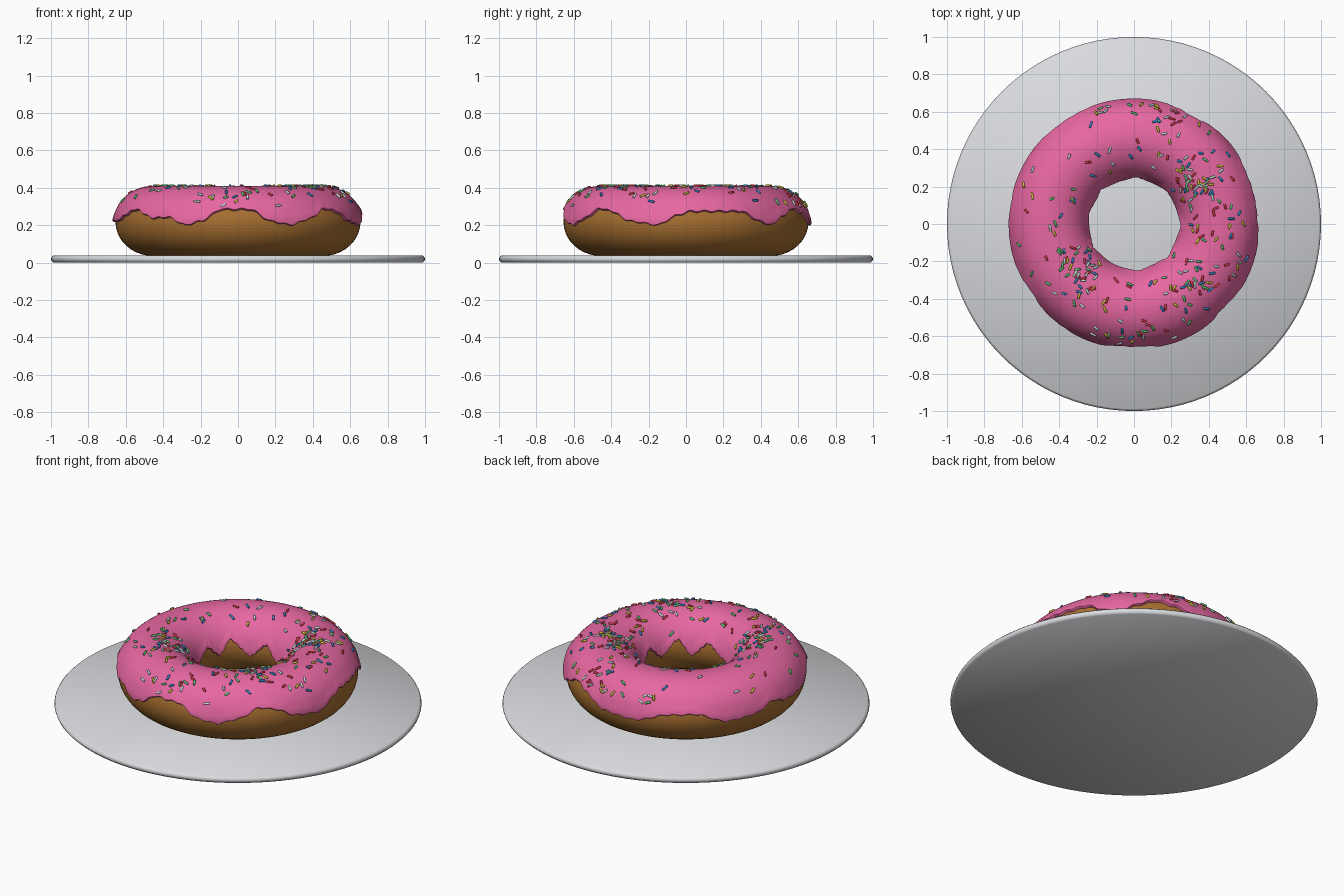
import bpy, bmesh, math, random
from mathutils import Vector, Matrix

if "Cube" in bpy.data.objects:
    bpy.data.objects.remove(bpy.data.objects["Cube"])

random.seed(11)
TAU = 2 * math.pi
R0, ZC, A, B = 0.455, 0.218, 0.2, 0.182     # ring radius, centre height, half width, half height


def material(name, rgb):
    m = bpy.data.materials.new(name)
    m.diffuse_color = (*rgb, 1)
    m.use_nodes = True
    m.node_tree.nodes["Principled BSDF"].inputs["Base Color"].default_value = m.diffuse_color
    return m


def finish(name, bm, mats, angle=None):
    bmesh.ops.recalc_face_normals(bm, faces=bm.faces)
    me = bpy.data.meshes.new(name)
    bm.to_mesh(me)
    bm.free()
    ob = bpy.data.objects.new(name, me)
    bpy.context.collection.objects.link(ob)
    for m in mats:
        me.materials.append(m)
    bpy.context.view_layer.objects.active = ob
    ob.select_set(True)
    if angle:
        bpy.ops.object.shade_smooth_by_angle(angle=math.radians(angle))
    else:
        bpy.ops.object.shade_smooth()
    ob.select_set(False)
    return ob


def ring_point(theta, phi, off=0.0):
    """Point on the ring: theta goes round it, phi round its section (0 = outward)."""
    r = R0 + (A + off) * math.cos(phi)
    return Vector((r * math.cos(theta), r * math.sin(theta), ZC + (B + off) * math.sin(phi)))


def skin(bm, rows):
    """Quads over a grid of points that closes in both directions."""
    vs = [[bm.verts.new(p) for p in row] for row in rows]
    n, k = len(vs), len(vs[0])
    for i in range(n):
        for j in range(k):
            a, b = vs[i], vs[(i + 1) % n]
            bm.faces.new((a[j], b[j], b[(j + 1) % k], a[(j + 1) % k]))


# Plate: turned disc with a rounded rim
bm = bmesh.new()
profile = [(0.988, 0.037), (0.997, 0.028), (1.0, 0.019), (0.997, 0.009), (0.988, 0.0)]
N = 96
rings = [[bm.verts.new((r * math.cos(TAU * i / N), r * math.sin(TAU * i / N), z)) for i in range(N)]
         for r, z in profile]
for a, b in zip(rings, rings[1:]):
    for i in range(N):
        j = (i + 1) % N
        bm.faces.new((a[i], a[j], b[j], b[i]))
for ring, z in ((rings[0], 0.037), (rings[-1], 0.0)):
    c = bm.verts.new((0, 0, z))
    for i in range(N):
        bm.faces.new((ring[i], ring[(i + 1) % N], c))
finish("plate", bm, [material("plate grey", (0.7, 0.71, 0.735))])

# Dough ring
bm = bmesh.new()
skin(bm, [[ring_point(TAU * i / 96, TAU * j / 40) for j in range(40)] for i in range(96)])
finish("dough", bm, [material("baked brown", (0.39, 0.16, 0.03))])

# Icing: shell over the top whose drip line follows (degrees, height) points
OUTER = [(-180, .22), (-165, .22), (-146, .28), (-133, .235), (-124, .24), (-115, .20), (-107, .22),
         (-98, .28), (-84, .28), (-75, .22), (-65, .20), (-54, .235), (-45, .285), (-37, .27),
         (-27, .22), (-13, .20), (-4, .25), (2, .27), (27, .27), (36, .22), (43, .20), (50, .24),
         (61, .285), (70, .26), (82, .21), (100, .20), (116, .25), (130, .255), (145, .20),
         (160, .21), (170, .25)]
INNER = [(-172, .20), (-150, .27), (-130, .20), (-107, .22), (-84, .27), (-62, .19), (-45, .28),
         (-22, .20), (-3, .27), (20, .20), (45, .26), (66, .20), (87, .27), (109, .19), (135, .28),
         (149, .20), (166, .26)]


def drip(points, deg):
    for k, (d0, z0) in enumerate(points):
        d1, z1 = points[(k + 1) % len(points)]
        span = (d1 - d0) % 360
        if (deg - d0) % 360 < span:
            t = ((deg - d0) % 360) / span
            t = .5 * t + .5 * t * t * (3 - 2 * t)
            return z0 + (z1 - z0) * t + 0.004 * math.sin(math.radians(deg * 52))


def section(theta):
    deg = math.degrees(theta)
    lo = math.asin((drip(OUTER, deg) - ZC) / B)
    hi = math.pi - math.asin((drip(INNER, deg) - ZC) / B)
    lip = [(0, -.004), (0, .009), (.006, .015), (.02, .016), (.06, .013)]
    mid = [(.06 + .88 * s / 24, .010) for s in range(1, 24)]
    end = [(1 - t, o) for t, o in reversed(lip)]
    back = [(1 - s / 12, -.006) for s in range(1, 12)]
    return [ring_point(theta, lo + (hi - lo) * t, o) for t, o in lip + mid + end + back]


bm = bmesh.new()
skin(bm, [section(TAU * i / 360) for i in range(360)])
finish("icing", bm, [material("icing pink", (0.8, 0.137, 0.36))], 50)

# Sprinkles: small rods lying on the icing, denser in a few patches
colours = [material("sprinkle " + n, c) for n, c in (
    ("red", (0.62, 0.04, 0.06)), ("blue", (0.03, 0.24, 0.55)), ("green", (0.1, 0.55, 0.18)),
    ("yellow", (0.6, 0.52, 0.04)), ("pale mint", (0.55, 0.72, 0.66)))]
# (direction, spread, section angle, its spread, count)
PATCHES = [(35, 13, 112, 17, 42), (-138, 13, 108, 20, 40), (-48, 14, 85, 20, 28),
           (-90, 12, 45, 10, 14), (80, 16, 38, 10, 14), (-10, 14, 70, 22, 12)]
spots = [(random.uniform(0, 360), random.uniform(30, 135)) for _ in range(110)]
for d, spread, s, s_spread, count in PATCHES:
    spots += [(random.gauss(d, spread), min(150, max(27, random.gauss(s, s_spread))))
              for _ in range(count)]

bm = bmesh.new()
for deg, el in spots:
    th, ph = math.radians(deg), math.radians(el)
    p = ring_point(th, ph, 0.0125)
    along = Vector((-math.sin(th), math.cos(th), 0))
    across = (ring_point(th, ph + .01) - ring_point(th, ph - .01)).normalized()
    turn = random.uniform(0, TAU)
    x = along * math.cos(turn) + across * math.sin(turn)
    y = along.cross(across).normalized()
    z = x.cross(y)
    frame = Matrix((x, y, z)).transposed()
    half = random.uniform(0.013, 0.019)
    rows = [[bm.verts.new(p + frame @ Vector((s, r * math.cos(TAU * k / 8), r * math.sin(TAU * k / 8))))
             for k in range(8)] for s, r in ((-half, .004), (-half + .0025, .0062),
                                            (half - .0025, .0062), (half, .004))]
    faces = [bm.faces.new(rows[0]), bm.faces.new(rows[-1])]
    for a, b in zip(rows, rows[1:]):
        faces += [bm.faces.new((a[k], a[(k + 1) % 8], b[(k + 1) % 8], b[k])) for k in range(8)]
    tint = random.randrange(5)
    for f in faces:
        f.material_index = tint
finish("sprinkles", bm, colours, 50)
